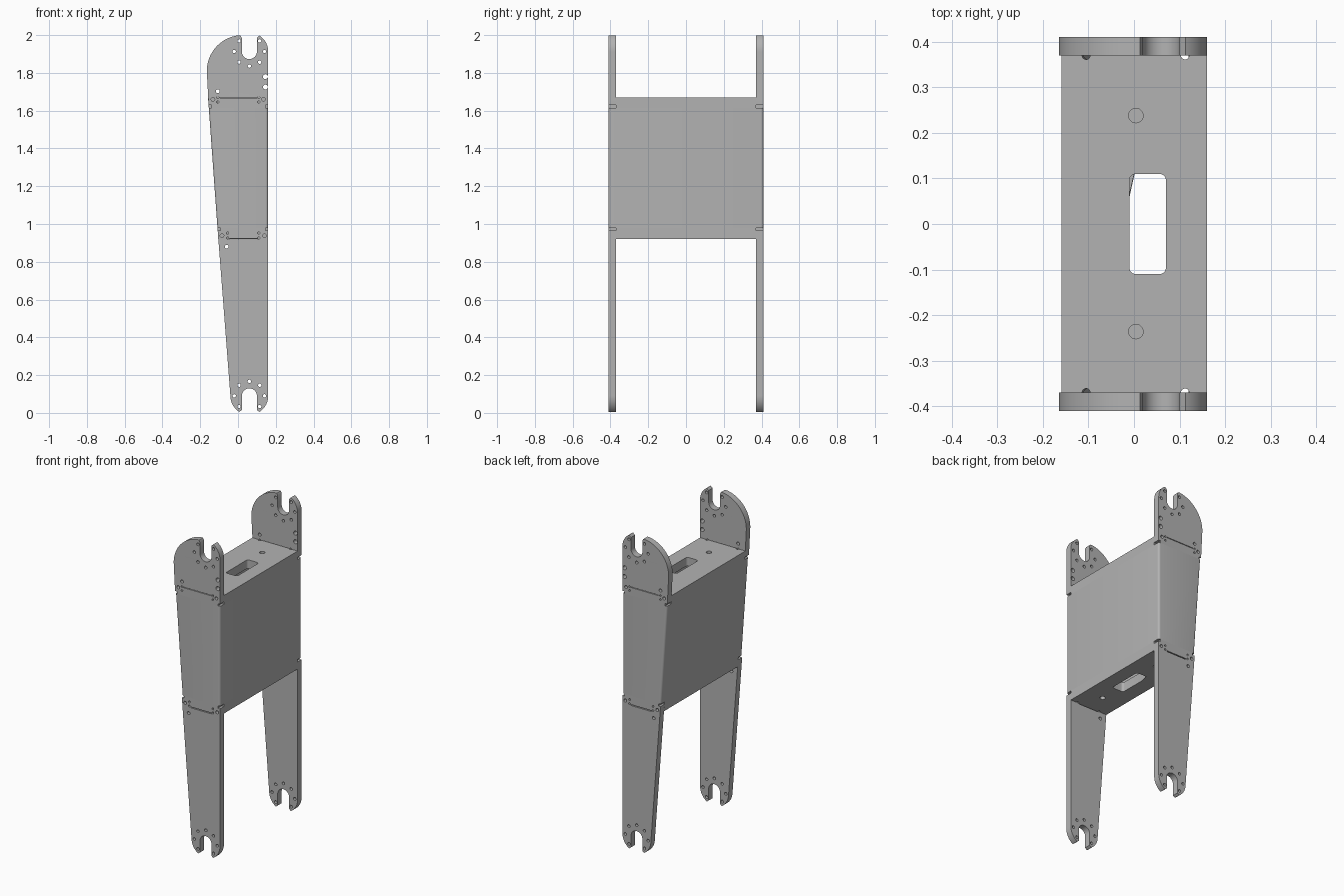
import bpy, bmesh
from math import cos, sin, radians

if "Cube" in bpy.data.objects:
    bpy.data.objects.remove(bpy.data.objects["Cube"], do_unlink=True)

grey = bpy.data.materials.new("plain grey metal")
grey.use_nodes = True
grey.diffuse_color = (0.45, 0.45, 0.45, 1)
grey.node_tree.nodes["Principled BSDF"].inputs["Base Color"].default_value = grey.diffuse_color

RIGHT, WALL, OUT = 0.16, 0.04, 0.41
INNER = OUT - WALL
LOW, LOW_CUT, HIGH_CUT, HIGH = 0.965, 0.98, 1.615, 1.63
BOTTOM, TOP = 0.92, 1.67
SLOT_X, SLOT_R = 0.06, 0.04


def left(z):
    """Sloping left edge of the whole frame."""
    return -0.045 - 0.0724 * (z - 0.1)


def arc(cx, cy, r, start, end, n=16):
    steps = [radians(start + (end - start) * i / n) for i in range(n + 1)]
    return [(cx + r * cos(a), cy + r * sin(a)) for a in steps]


def circle(cx, cy, r):
    return arc(cx, cy, r, 0, 360, 20)[:-1]


def rect(x0, y0, x1, y1, r=0.0):
    if not r:
        return [(x0, y0), (x1, y0), (x1, y1), (x0, y1)]
    return (arc(x1 - r, y1 - r, r, 0, 90, 6) + arc(x0 + r, y1 - r, r, 90, 180, 6)
            + arc(x0 + r, y0 + r, r, 180, 270, 6) + arc(x1 - r, y0 + r, r, 270, 360, 6))


def extrude(name, loops, low, high, place):
    """Fill the first loop, leave the others as holes, extrude and place."""
    curve = bpy.data.curves.new(name, "CURVE")
    curve.dimensions, curve.fill_mode = "2D", "BOTH"
    curve.extrude = (high - low) / 2
    for loop in loops:
        spline = curve.splines.new("POLY")
        spline.points.add(len(loop) - 1)
        for p, (x, y) in zip(spline.points, loop):
            p.co = (x, y, 0, 1)
        spline.use_cyclic_u = True
    helper = bpy.data.objects.new(name + " outline", curve)
    bpy.context.collection.objects.link(helper)
    bpy.context.view_layer.update()
    graph = bpy.context.evaluated_depsgraph_get()
    mesh = bpy.data.meshes.new_from_object(helper.evaluated_get(graph))
    bpy.data.objects.remove(helper, do_unlink=True)
    bm = bmesh.new()
    bm.from_mesh(mesh)
    bmesh.ops.remove_doubles(bm, verts=bm.verts, dist=0.0003)
    for v in bm.verts:
        v.co = place(v.co.x, v.co.y, v.co.z + (low + high) / 2)
    bmesh.ops.recalc_face_normals(bm, faces=bm.faces)
    bm.to_mesh(mesh)
    bm.free()
    mesh.name = name
    mesh.materials.clear()
    mesh.materials.append(grey)
    ob = bpy.data.objects.new(name, mesh)
    bpy.context.collection.objects.link(ob)
    bpy.ops.object.select_all(action="DESELECT")
    ob.select_set(True)
    bpy.context.view_layer.objects.active = ob
    bpy.ops.object.shade_smooth_by_angle(angle=radians(30))
    return ob


def upright(x, y, z):
    return (x, z, y)


def sloped(x, y, z):
    """Lean the left end of a level part along the sloping edge."""
    return (x + left(z) - left(TOP) if x < -0.04 else x, y, z)


def bolt_ring(cz, up):
    """Seven bolt holes around an open slot."""
    angles = (90, 47, 133, 0, 180, -47, 227)
    return [circle(SLOT_X + 0.08 * cos(radians(a)), cz + up * 0.077 * sin(radians(a)), 0.009)
            for a in angles]


# Lower leg plate: round foot with an open slot, and a narrow tongue on top
foot = 0.09
lower = [(RIGHT, LOW), (RIGHT, foot)]
lower += arc(SLOT_X, foot, 0.1, 0, -58)
lower += [(SLOT_X + SLOT_R, 0.015)] + arc(SLOT_X, foot, SLOT_R, 0, 180)
lower += [(SLOT_X - SLOT_R, 0.015)] + arc(SLOT_X, foot, 0.1, -122, -173)
lower += [(left(LOW), LOW), (left(LOW) + 0.015, LOW), (left(LOW) + 0.015, LOW_CUT),
          (RIGHT - 0.015, LOW_CUT), (RIGHT - 0.015, LOW)]
lower_holes = bolt_ring(foot, 1)
lower_holes += [circle(x, z, 0.006) for x in (-0.055, 0.11) for z in (0.952, 0.926)]
lower_holes += [circle(x, z, 0.01) for x, z in ((-0.085, 0.938), (0.14, 0.938), (-0.06, 0.88))]
lower_holes.append(rect(-0.045, 0.917, 0.1, 0.923))

# Upper ear plate: broad round shoulder, open slot, narrow tongue below
head = 1.913
upper = [(RIGHT, HIGH), (RIGHT, head)]
upper += arc(SLOT_X, head, 0.1, 0, 58)
upper += [(SLOT_X + SLOT_R, 1.985)] + arc(SLOT_X, head, SLOT_R, 0, -180)
upper += [(SLOT_X - SLOT_R, 1.985), (0.013, 1.998)]
upper += arc(0.025, 1.81, 0.19, 96, 185, 24)
upper += [(left(HIGH), HIGH), (left(HIGH) + 0.015, HIGH), (left(HIGH) + 0.015, HIGH_CUT),
          (RIGHT - 0.015, HIGH_CUT), (RIGHT - 0.015, HIGH)]
upper_holes = bolt_ring(head, -1)
upper_holes += [circle(x, z, 0.006) for x in (-0.107, 0.11) for z in (1.67, 1.645)]
upper_holes += [circle(x, z, 0.01) for x, z in ((-0.133, 1.66), (0.135, 1.66), (-0.107, 1.703))]
upper_holes += [circle(0.145, z, 0.013) for z in (1.78, 1.725)]
upper_holes.append(rect(-0.095, 1.667, 0.1, 1.671))

for side, y0, y1 in (("front", -OUT, -INNER), ("back", INNER, OUT)):
    extrude(side + "_leg_plate", [lower] + lower_holes, y0, y1, upright)
    extrude(side + "_ear_plate", [upper] + upper_holes, y0, y1, upright)

# Hollow body wall with rounded bends
body = [rect(left(TOP), -OUT, RIGHT, OUT, 0.014),
        rect(left(TOP) + WALL, -INNER, RIGHT - WALL, INNER)]
extrude("body_wall", body, LOW_CUT, HIGH_CUT, sloped)


# Closing panels with a window, two round holes and bend reliefs
def panel(name, z0, z1, hole_x, relief_x):
    rim = [(left(TOP), -INNER)]
    for x in relief_x:
        rim += arc(x, -INNER, 0.009, 180, 0, 8)
    rim += [(RIGHT, -INNER), (RIGHT, INNER)]
    for x in reversed(relief_x):
        rim += arc(x, INNER, 0.009, 0, -180, 8)
    rim.append((left(TOP), INNER))
    holes = [rect(-0.01, -0.11, 0.07, 0.11, 0.014)]
    holes += [circle(hole_x, y, 0.016) for y in (-0.236, 0.238)]
    extrude(name, [rim] + holes, z0, z1, sloped)


panel("top_panel", HIGH_CUT, TOP, 0.004, (-0.105, 0.112))
panel("bottom_panel", BOTTOM, LOW_CUT, 0.036, (-0.105, 0.112))
